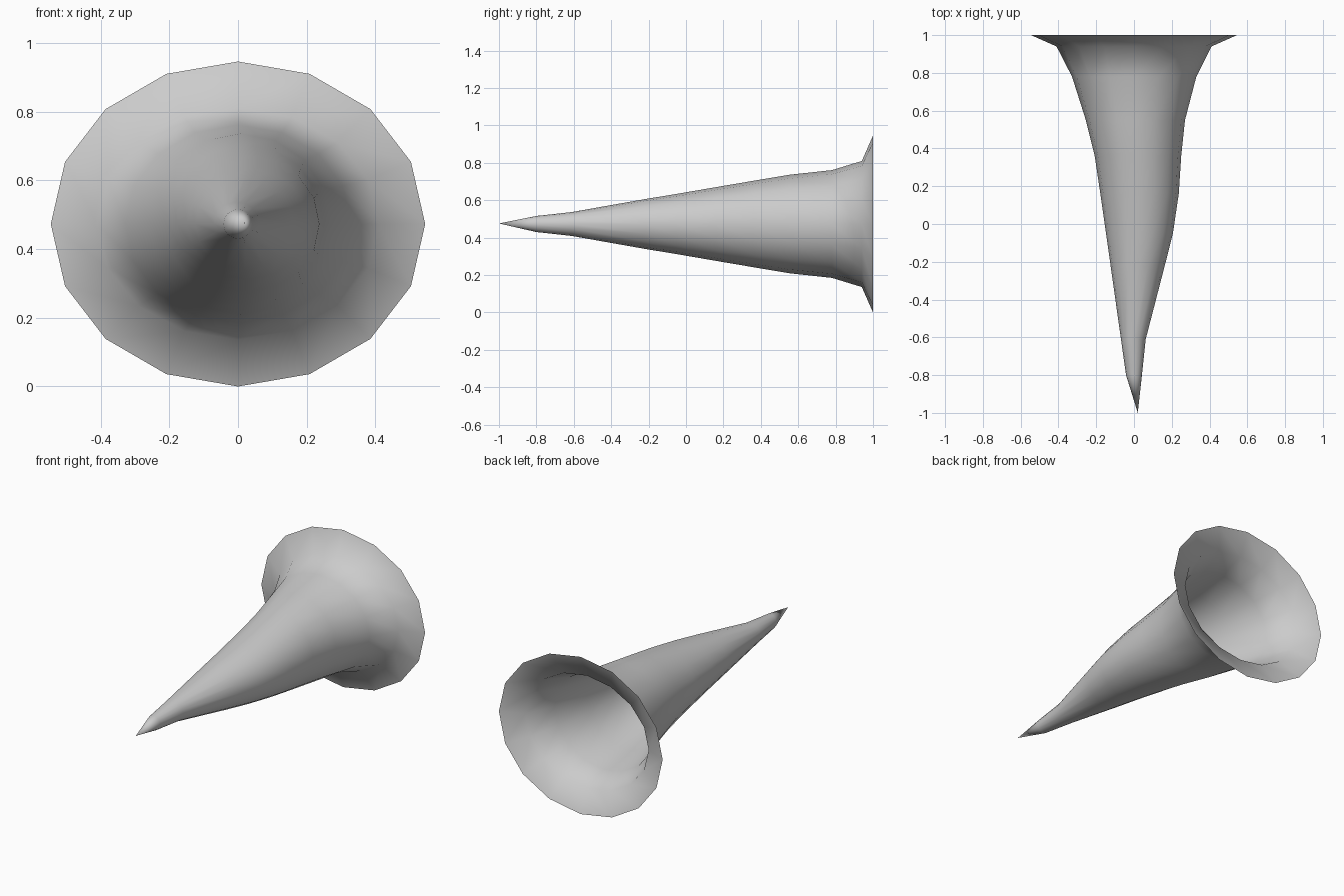
import bpy, bmesh
from math import sin, cos, tau

cube = bpy.data.objects.get("Cube")
if cube:
    bpy.data.objects.remove(cube, do_unlink=True)

# Plain grey finish
grey = bpy.data.materials.new("plain_grey")
grey.use_nodes = True
colour = (0.6, 0.6, 0.6, 1)
grey.diffuse_color = colour
grey.node_tree.nodes["Principled BSDF"].inputs["Base Color"].default_value = colour

SIDES = 16
AXIS_Z = 0.473
TIP = (0.02, -1, AXIS_Z + 0.003)

# Rings from mouth to tip: y, right edge x, left edge x, half height
RINGS = [
    (1.0, -0.545, 0.545, 0.473),
    (0.94, -0.41, 0.41, 0.337),
    (0.78, -0.328, 0.33, 0.288),
    (0.55, -0.255, 0.27, 0.263),
    (0.36, -0.208, 0.25, 0.231),
    (0.16, -0.178, 0.237, 0.197),
    (-0.05, -0.148, 0.206, 0.161),
    (-0.22, -0.124, 0.163, 0.133),
    (-0.61, -0.069, 0.062, 0.064),
    (-0.8, -0.042, 0.042, 0.043),
]


def ring(bm, y, x0, x1, half_height):
    centre, half_width = (x0 + x1) / 2, (x1 - x0) / 2
    return [bm.verts.new((centre + half_width * cos(tau * i / SIDES), y,
                          AXIS_Z + half_height * sin(tau * i / SIDES)))
            for i in range(SIDES)]


# Open flared horn shell, closed at the tip
bm = bmesh.new()
loops = [ring(bm, *r) for r in RINGS]
tip = bm.verts.new(TIP)
for i in range(SIDES):
    j = (i + 1) % SIDES
    for a, b in zip(loops, loops[1:]):
        bm.faces.new((a[i], a[j], b[j], b[i]))
    bm.faces.new((loops[-1][i], loops[-1][j], tip))
bmesh.ops.recalc_face_normals(bm, faces=bm.faces)
# Make the shell face outward
bm.normal_update()
side = max(bm.faces, key=lambda f: f.calc_center_median().z)
if side.normal.z < 0:
    bmesh.ops.reverse_faces(bm, faces=bm.faces)
for f in bm.faces:
    f.smooth = True

mesh = bpy.data.meshes.new("horn")
bm.to_mesh(mesh)
bm.free()
mesh.materials.append(grey)
horn = bpy.data.objects.new("horn", mesh)
bpy.context.collection.objects.link(horn)
